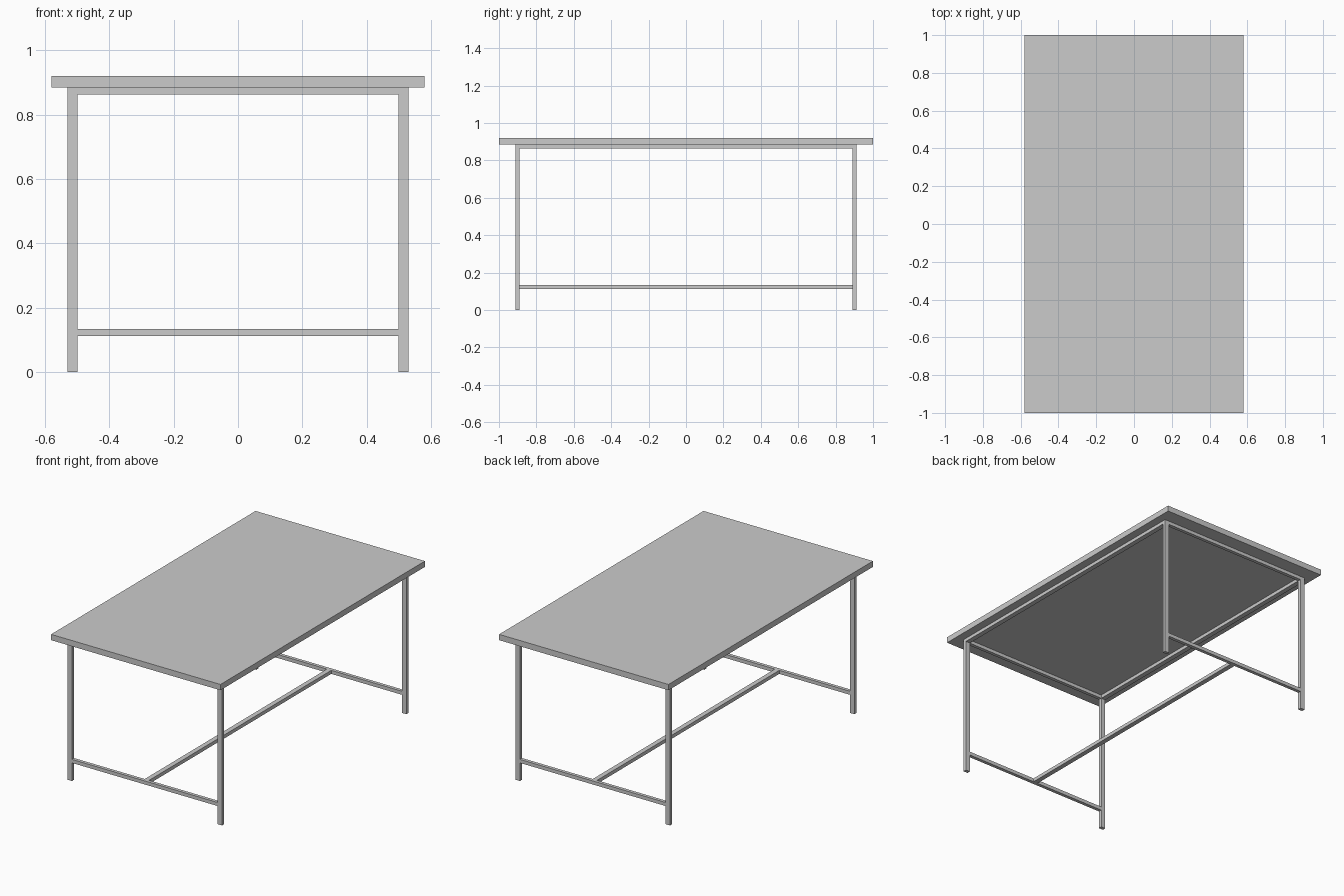
import bpy

if "Cube" in bpy.data.objects:
    bpy.data.objects.remove(bpy.data.objects["Cube"])


def box(name, x, y, z):
    """Box spanning the given (min, max) ranges."""
    bpy.ops.mesh.primitive_cube_add(
        size=1, location=[(a + b) / 2 for a, b in (x, y, z)])
    ob = bpy.context.object
    ob.name = name
    ob.scale = [b - a for a, b in (x, y, z)]
    bpy.ops.object.transform_apply(location=False, rotation=False, scale=True)
    return ob


def span(sign, inner, outer):
    return tuple(sorted((sign * inner, sign * outer)))


X_IN, X_OUT = 0.499, 0.529      # leg extents across the width
Y_IN, Y_OUT = 0.891, 0.912      # leg extents along the length
Z_TOP = 0.884                   # underside of the table top
LOW, HIGH = (0.112, 0.134), (0.863, Z_TOP)

# Table top
box("table_top", (-0.58, 0.58), (-1, 1), (Z_TOP, 0.92))

# Legs
for sy, end in ((-1, "front"), (1, "back")):
    for sx, side in ((-1, "left"), (1, "right")):
        box(f"{end}_{side}_leg", span(sx, X_IN, X_OUT), span(sy, Y_IN, Y_OUT), (0, Z_TOP))
    # End rails between the legs, upper and lower
    box(f"{end}_upper_rail", (-X_IN, X_IN), span(sy, Y_IN, Y_OUT), HIGH)
    box(f"{end}_lower_rail", (-X_IN, X_IN), span(sy, Y_IN, Y_OUT), LOW)

# Long rails under the top
for sx, side in ((-1, "left"), (1, "right")):
    box(f"{side}_upper_rail", span(sx, X_IN, X_OUT), (-Y_IN, Y_IN), HIGH)

# Central stretcher joining the lower end rails
box("centre_stretcher", (-0.015, 0.015), (-Y_IN, Y_IN), LOW)
